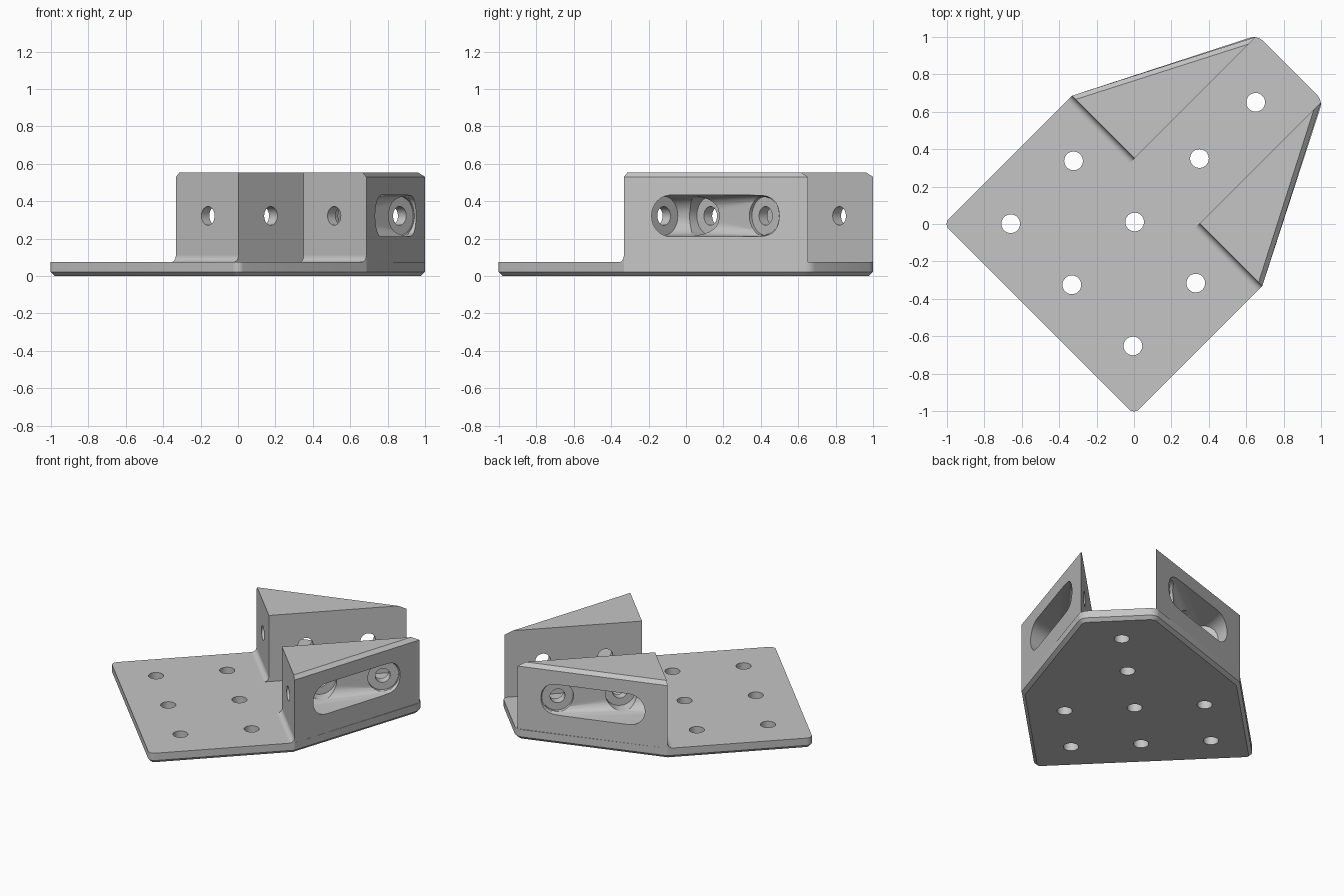
import bpy, bmesh
from math import radians, pi, cos, sin
from mathutils import Matrix, Vector

cube = bpy.data.objects.get("Cube")
if cube:
    bpy.data.objects.remove(cube, do_unlink=True)

# Shared dimensions; the part is laid out along u, v and then turned 45 degrees
HALF, FRONT, BACK = 0.72, -0.72, 1.18
INNER, RIB_U = 0.247, 0.25
BASE, TOP, HOLE_Z = 0.075, 0.555, 0.322
FLOOR = 0.31
TURN = Matrix.Rotation(radians(45), 4, 'Z')

grey = bpy.data.materials.new("plain grey")
grey.use_nodes = True
colour = (0.56, 0.56, 0.56, 1)
grey.diffuse_color = colour
grey.node_tree.nodes["Principled BSDF"].inputs["Base Color"].default_value = colour


def make_object(name, bm):
    bmesh.ops.recalc_face_normals(bm, faces=bm.faces)
    bm.transform(TURN)
    mesh = bpy.data.meshes.new(name)
    bm.to_mesh(mesh)
    bm.free()
    mesh.materials.append(grey)
    obj = bpy.data.objects.new(name, mesh)
    bpy.context.collection.objects.link(obj)
    return obj


def loft(rings):
    """Closed solid between two rings of equal length."""
    bm = bmesh.new()
    a, b = [[bm.verts.new(p) for p in ring] for ring in rings]
    bm.faces.new(a)
    bm.faces.new(b)
    for i in range(len(a)):
        j = (i + 1) % len(a)
        bm.faces.new((a[i], a[j], b[j], b[i]))
    bmesh.ops.recalc_face_normals(bm, faces=bm.faces)
    return bm


def prism(points, low, high):
    return loft([[(u, v, z) for u, v in points] for z in (low, high)])


def cylinder(start, end, radius):
    start, end = Vector(start), Vector(end)
    axis = end - start
    bm = bmesh.new()
    place = Matrix.Translation((start + end) / 2) @ axis.to_track_quat('Z', 'Y').to_matrix().to_4x4()
    bmesh.ops.create_cone(bm, cap_ends=True, segments=32, radius1=radius,
                          radius2=radius, depth=axis.length, matrix=place)
    return bm


def cut(obj, cutters):
    helpers = []
    for bm in cutters:
        helper = make_object("cutter", bm)
        helper.hide_render = True
        helpers.append(helper)
        mod = obj.modifiers.new("cut", 'BOOLEAN')
        mod.operation, mod.solver, mod.object = 'DIFFERENCE', 'EXACT', helper
    graph = bpy.context.evaluated_depsgraph_get()
    mesh = bpy.data.meshes.new_from_object(obj.evaluated_get(graph))
    obj.modifiers.clear()
    obj.data = mesh
    for helper in helpers:
        bpy.data.objects.remove(helper, do_unlink=True)


def smooth(obj):
    bpy.ops.object.select_all(action='DESELECT')
    obj.select_set(True)
    bpy.context.view_layer.objects.active = obj
    bpy.ops.object.shade_smooth_by_angle(angle=radians(25))


def mirrored(obj, name):
    """Copy across the diagonal centre line by swapping x and y."""
    mesh = obj.data.copy()
    mesh.transform(Matrix.Rotation(radians(90), 4, 'Z') @ Matrix.Diagonal((1, -1, 1, 1)))
    mesh.flip_normals()
    twin = bpy.data.objects.new(name, mesh)
    bpy.context.collection.objects.link(twin)
    smooth(twin)


# Base plate: rounded corners, chamfered underside, drilled holes
outline = [(FRONT, -HALF), (RIB_U, -HALF), (BACK, -INNER),
           (BACK, INNER), (RIB_U, HALF), (FRONT, HALF)]
bm = prism(outline, 0, BASE)
corners = [e for e in bm.edges if abs(e.verts[0].co.z - e.verts[1].co.z) > 0.01
           and abs(e.verts[0].co.x - RIB_U) > 0.1]
bmesh.ops.bevel(bm, geom=corners, offset=0.04, segments=5, profile=0.5, affect='EDGES')
rim = [e for e in bm.edges if all(v.co.z < 0.001 for v in e.verts)]
bmesh.ops.bevel(bm, geom=rim, offset=0.022, segments=1, affect='EDGES')
plate = make_object("base_plate", bm)
holes = [(u, v) for u in (-0.465, 0.01) for v in (-0.457, 0.005, 0.467)]
holes += [(0.495, 0), (0.92, 0)]
cut(plate, [cylinder((u, v, -0.1), (u, v, 0.2), 0.05) for u, v in holes])
smooth(plate)


def pocket(v_hole):
    """Long slot in the sloping face narrowing to the end-wall bolt recess."""
    a, b = Vector((RIB_U, HALF)), Vector((BACK, INNER))
    along = (b - a).normalized()
    out = Vector((-along.y, along.x))
    points = []
    for depth, radius in ((0.02, 0.112), (-0.03, 0.106)):
        for k, centre in enumerate((a.lerp(b, 0.74), a.lerp(b, 0.265))):
            for i in range(17):
                t = -pi / 2 + pi * (k + i / 16)
                p = centre + along * radius * cos(t) + out * depth
                points.append((max(p.x, FLOOR + 0.005), max(p.y, FLOOR + 0.005),
                               HOLE_Z + radius * sin(t)))
    for i in range(32):
        t = 2 * pi * i / 32
        points.append((FLOOR, v_hole + 0.105 * cos(t), HOLE_Z + 0.105 * sin(t)))
    bm = bmesh.new()
    hull = bmesh.ops.convex_hull(bm, input=[bm.verts.new(p) for p in points])
    inside = [g for g in hull["geom_interior"] if isinstance(g, bmesh.types.BMVert)]
    bmesh.ops.delete(bm, geom=inside, context='VERTS')
    return bm


# Wedge rib with a chamfer along its sloping top edge
bm = prism([(RIB_U, INNER), (1.168, INNER), (RIB_U, HALF)], BASE, TOP)
slope = [e for e in bm.edges if all(v.co.z > TOP - 0.01 for v in e.verts)
         and abs(e.verts[0].co.x - e.verts[1].co.x) > 0.1
         and abs(e.verts[0].co.y - e.verts[1].co.y) > 0.1]
bmesh.ops.bevel(bm, geom=slope, offset=0.025, segments=1, affect='EDGES')
rib = make_object("right_rib", bm)

# Bolt holes with wide recesses behind them
V_HOLE = 0.477
cutters = [pocket(V_HOLE), cylinder((0.2, V_HOLE, HOLE_Z), (0.36, V_HOLE, HOLE_Z), 0.05)]
for u in (0.495, 0.912):
    cutters.append(cylinder((u, FLOOR, HOLE_Z), (u, 0.8, HOLE_Z), 0.103))
    cutters.append(cylinder((u, 0.2, HOLE_Z), (u, 0.36, HOLE_Z), 0.05))
cut(rib, cutters)
smooth(rib)
mirrored(rib, "left_rib")

# Concave fillet where each rib meets the plate
r = 0.035
curve = [(RIB_U, BASE)] + [(RIB_U - r + r * cos(t), BASE + r + r * sin(t))
                           for t in [-pi / 2 * i / 6 for i in range(7)]]
fillet = make_object("right_rib_fillet",
                     loft([[(u, v, z) for u, z in curve] for v in (INNER, HALF)]))
smooth(fillet)
mirrored(fillet, "left_rib_fillet")
